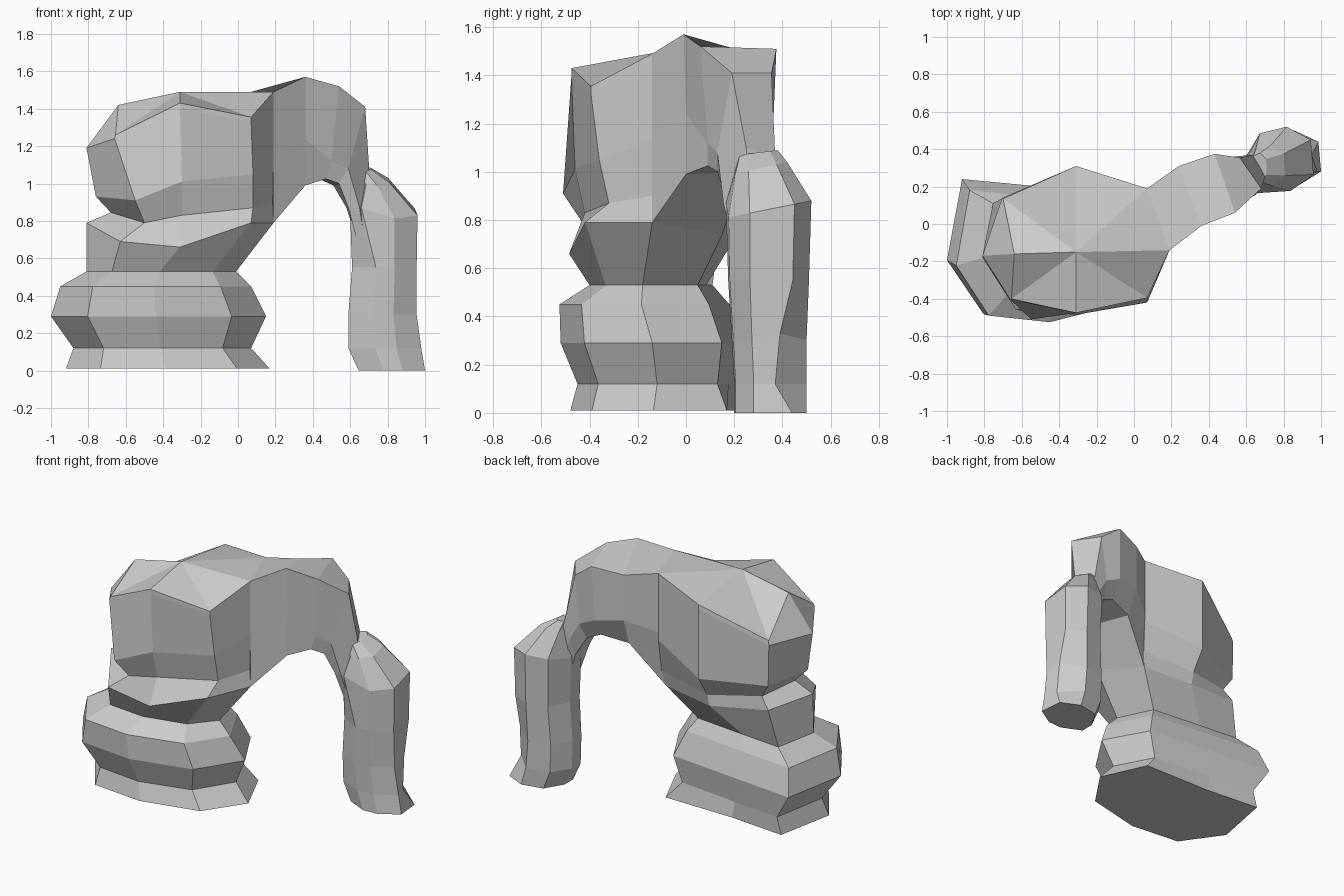
import bpy, bmesh


def loft(name, rings, tip=None):
    """Skin a stack of equal-sized rings, capping both ends (or closing to a tip)."""
    bm = bmesh.new()
    loops = [[bm.verts.new(p) for p in ring] for ring in rings]
    n = len(loops[0])
    for a, b in zip(loops, loops[1:]):
        for i in range(n):
            j = (i + 1) % n
            bm.faces.new((a[i], a[j], b[j], b[i]))
    bm.faces.new(loops[0][::-1])
    if tip:
        t = bm.verts.new(tip)
        for i in range(n):
            bm.faces.new((loops[-1][i], loops[-1][(i + 1) % n], t))
    else:
        bm.faces.new(loops[-1])
    bmesh.ops.recalc_face_normals(bm, faces=bm.faces)
    mesh = bpy.data.meshes.new(name)
    bm.to_mesh(mesh)
    bm.free()
    obj = bpy.data.objects.new(name, mesh)
    bpy.context.collection.objects.link(obj)
    return obj


def fit(outline, levels):
    """Stretch a unit outline to the x and y limits at each height; rise tilts it to the back."""
    return [[(x0 + u * (x1 - x0), y0 + v * (y1 - y0), z + v * rise) for u, v in outline]
            for z, rise, x0, x1, y0, y1 in levels]


# Layered base of the thick pillar: z, rise, x limits, y limits
base_outline = [(0, .43), (.17, .05), (.49, 0), (.84, .13),
                (1, .5), (.86, .88), (.42, .95), (.07, 1)]
base = fit(base_outline, [
    (.01, 0, -.92, .17, -.48, .21),
    (.12, 0, -.88, .07, -.45, .21),
    (.29, 0, -1.0, .15, -.52, .24),
    (.45, 0, -.95, .07, -.525, .18),
    (.53, 0, -.81, -.01, -.40, .11),
])
base[0][5] = (.03, .17, .01)
base[3][4] = (.07, -.185, .45)
base[4][4] = (-.01, -.18, .53)
loft("pillar_base", base)

# Ledge and big boulder, running left, front, right, back
waist = base[-1]
ledge = [(-.81, -.17, .79), (-.63, -.46, .69), (-.31, -.485, .66), (.07, -.42, .79),
         (.19, -.14, .79), (.04, .15, .74), (-.31, .20, .72), (-.70, .14, .77)]
neck = [(-.68, -.17, .845), (-.50, -.43, .79), (-.30, -.42, .83), (.08, -.32, .87),
        (.185, -.14, .90), (.06, .17, .84), (-.31, .22, .80), (-.64, .12, .84)]
bulge = [(-.76, -.19, .93), (-.55, -.51, .91), (-.30, -.46, 1.01), (.08, -.36, 1.05),
         (.19, -.14, 1.13), (.07, .19, 1.05), (-.31, .31, .94), (-.70, .14, .93)]
brow = [(-.81, -.17, 1.19), (-.66, -.405, 1.24), (-.31, -.475, 1.40), (.07, -.395, 1.33),
        (.19, -.14, 1.46), (.07, .19, 1.42), (-.31, .31, 1.40), (-.705, .14, 1.20)]
crown = [(-.64, -.16, 1.42), (-.655, -.40, 1.26), (-.31, -.475, 1.43), (.07, -.395, 1.355),
         (.19, -.14, 1.49), (.07, .19, 1.49), (-.31, .31, 1.43), (-.70, .135, 1.23)]
loft("pillar_boulder", [waist, ledge, neck, bulge, brow, crown], tip=(-.31, -.15, 1.49))

# Natural bridge: outer front, front, inner front, inner back, back, outer back
bridge = [
    [(.19, -.14, 1.49), (.19, -.14, 1.13), (.19, -.14, .79),
     (.04, .15, .74), (.07, .19, 1.10), (.07, .19, 1.49)],
    [(.36, -.01, 1.57), (.36, 0, 1.24), (.36, 0, .99),
     (.25, .24, 1.0), (.24, .31, 1.18), (.24, .31, 1.48)],
    [(.54, .06, 1.52), (.50, .09, 1.12), (.47, .09, 1.025),
     (.42, .29, 1.03), (.42, .36, 1.15), (.43, .375, 1.51)],
    [(.68, .19, 1.41), (.59, .13, 1.08), (.54, .13, 1.0),
     (.51, .31, .99), (.53, .36, 1.10), (.565, .355, 1.41)],
    [(.70, .25, 1.10), (.65, .155, .87), (.59, .17, .87),
     (.58, .33, .87), (.60, .36, .98), (.64, .37, 1.06)],
    [(.72, .25, .72), (.68, .20, .68), (.64, .21, .68),
     (.64, .32, .68), (.66, .35, .72), (.70, .35, .72)],
]
loft("bridge", bridge)

# Slim leg with a sloping shoulder
leg_outline = [(0, .2), (.37, 0), (.66, .02), (1, .27),
               (.96, .8), (.6, 1), (.2, .9), (0, .5)]
leg = fit(leg_outline, [
    (.0, 0, .645, 1.0, .20, .50),
    (.12, 0, .59, .98, .20, .50),
    (.30, 0, .59, .955, .19, .50),
    (.55, 0, .61, .955, .175, .51),
    (.81, .07, .60, .96, .17, .52),
    (.99, .05, .61, .81, .20, .42),
    (1.07, .02, .62, .71, .22, .38),
])
# Creases: the front ridge runs into the bridge, the outer back edge is chipped low down
leg[4][1] = (.66, .165, .87)
leg[1][4] = (.95, .37, .12)
leg[2][4] = (.945, .39, .33)
loft("slim_leg", leg)
